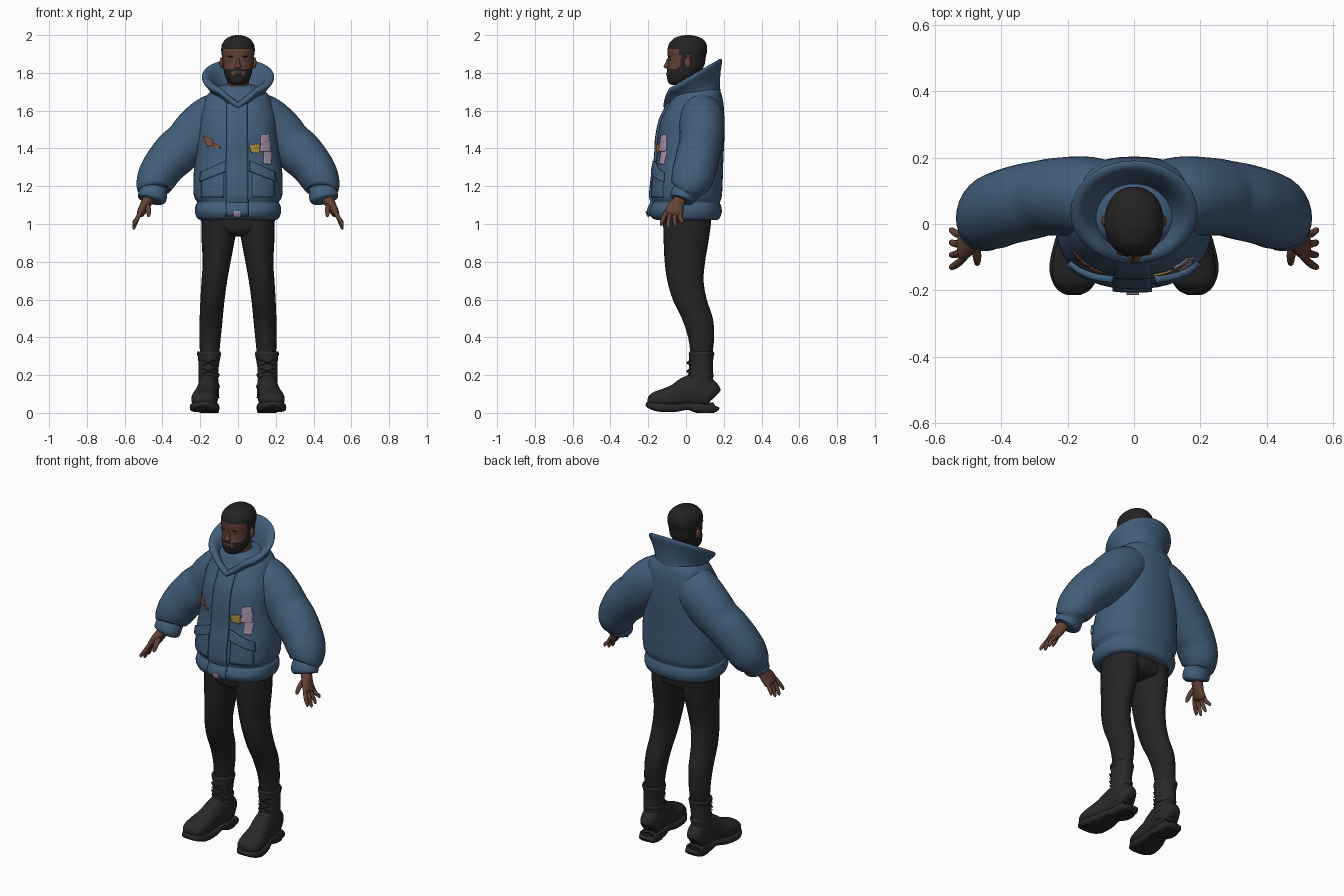
import bpy, bmesh, math
from mathutils import Vector


def material(name, r, g, b):
    m = bpy.data.materials.new(name)
    m.diffuse_color = (r, g, b, 1)
    return m


BLUE = material("jacket blue", 0.055, 0.112, 0.195)
BLACK = material("trouser black", 0.018, 0.018, 0.018)
BOOT = material("boot black", 0.021, 0.022, 0.023)
HAIR = material("hair black", 0.018, 0.017, 0.017)
SKIN = material("brown skin", 0.125, 0.055, 0.036)
LILAC = material("lilac patch", 0.40, 0.30, 0.40)
YELLOW = material("yellow patch", 0.42, 0.27, 0.05)
RUST = material("rust patch", 0.22, 0.08, 0.045)
EYE = material("eye grey", 0.25, 0.23, 0.22)


def smooth_rows(rings, sub):
    """Catmull-Rom interpolation of ring rows (x, y, z, a, b, tilt)."""
    rows = [tuple(r) + (0,) * (6 - len(r)) for r in rings]
    out = []
    for i in range(len(rows) - 1):
        p0, p1, p2, p3 = rows[max(i - 1, 0)], rows[i], rows[i + 1], rows[min(i + 2, len(rows) - 1)]
        for k in range(sub):
            t = k / sub
            out.append([0.5 * (2 * b + (c - a) * t + (2 * a - 5 * b + 4 * c - d) * t * t
                               + (3 * b - a - 3 * c + d) * t ** 3)
                        for a, b, c, d in zip(p0, p1, p2, p3)])
    return out + [list(rows[-1])]


def link(name, bm, mat, mirror=False):
    me = bpy.data.meshes.new(name)
    bm.to_mesh(me)
    bm.free()
    me.materials.append(mat)
    ob = bpy.data.objects.new(name, me)
    bpy.context.collection.objects.link(ob)
    if mirror:
        ob.modifiers.new("mirror", 'MIRROR')
    return ob


def loft(name, rings, mat, tube=False, n=32, p=2.0, sub=4, mirror=False):
    """Skin of superellipse rings, level (with tilt) or square to the path."""
    rows = smooth_rows(rings, sub)
    bm = bmesh.new()
    loops = []
    for i, (x, y, z, a, b, tilt) in enumerate(rows):
        u, v = Vector((1, 0, 0)), Vector((0, math.cos(math.radians(tilt)), math.sin(math.radians(tilt))))
        if tube:
            t = (Vector(rows[min(i + 1, len(rows) - 1)][:3]) - Vector(rows[max(i - 1, 0)][:3])).normalized()
            u = (u - t * u.dot(t)).normalized()
            v = t.cross(u)
        loop = []
        for k in range(n):
            c, s = math.cos(math.tau * k / n), math.sin(math.tau * k / n)
            c = math.copysign(abs(c) ** (2 / p), c)
            s = math.copysign(abs(s) ** (2 / p), s)
            loop.append(bm.verts.new(Vector((x, y, z)) + u * a * c + v * b * s))
        loops.append(loop)
    for l0, l1 in zip(loops, loops[1:]):
        for k in range(n):
            bm.faces.new((l0[k], l0[(k + 1) % n], l1[(k + 1) % n], l1[k]))
    bm.faces.new(loops[0])
    bm.faces.new(loops[-1])
    bmesh.ops.recalc_face_normals(bm, faces=bm.faces[:])
    return link(name, bm, mat, mirror)


def ball(name, loc, size, mat, mirror=False):
    bm = bmesh.new()
    bmesh.ops.create_uvsphere(bm, u_segments=16, v_segments=10, radius=1)
    bmesh.ops.scale(bm, vec=size, verts=bm.verts[:])
    bmesh.ops.translate(bm, vec=loc, verts=bm.verts[:])
    return link(name, bm, mat, mirror)


# Jacket body
P = 2.4
torso = [(0, .01, 1.02, .19, .15), (0, 0, 1.03, .215, .178), (0, -.003, 1.065, .228, .193),
         (0, 0, 1.1, .224, .184), (0, .002, 1.115, .216, .178), (0, .003, 1.15, .234, .187),
         (0, .01, 1.25, .236, .185), (0, .02, 1.35, .224, .178), (0, .025, 1.45, .212, .178),
         (0, .035, 1.55, .205, .168), (0, .05, 1.62, .19, .15), (0, .06, 1.68, .165, .13),
         (0, .06, 1.72, .12, .11), (0, .06, 1.74, .07, .07)]
loft("jacket_body", torso, BLUE, n=48, p=P)
ROWS = smooth_rows(torso, 4)


def front_y(x, z):
    for r, q in zip(ROWS, ROWS[1:]):
        if r[2] <= z <= q[2]:
            t = (z - r[2]) / (q[2] - r[2])
            cy, a, b = (r[k] + (q[k] - r[k]) * t for k in (1, 3, 4))
            return cy - b * max(0, 1 - abs(x / a) ** P) ** (1 / P)
    return 0


def panel(name, corners, off, mat, nx=8, nz=10):
    """Plate hugging the jacket front; corners (x, z): low left, low right, top right, top left."""
    bl, br, tr, tl = (Vector(c) for c in corners)
    bm = bmesh.new()
    g = []
    for j in range(nz + 1):
        lo, hi = bl.lerp(tl, j / nz), br.lerp(tr, j / nz)
        row = [lo.lerp(hi, i / nx) for i in range(nx + 1)]
        g.append([bm.verts.new((q.x, front_y(q.x, q.y) - off, q.y)) for q in row])
    for j in range(nz):
        for i in range(nx):
            bm.faces.new((g[j][i], g[j][i + 1], g[j + 1][i + 1], g[j + 1][i]))
    ob = link(name, bm, mat)
    m = ob.modifiers.new("thickness", 'SOLIDIFY')
    m.thickness, m.offset = off + .003, -1
    return ob


# Front closure, pockets and slanted flaps
panel("placket", [(-.065, 1.04), (.055, 1.04), (.05, 1.64), (-.06, 1.64)], .012, BLUE, nz=40)
for s, side in ((1, "left"), (-1, "right")):
    for part, c, off in (("pocket", [(.075, 1.14), (.195, 1.14), (.195, 1.25), (.075, 1.3)], .008),
                         ("pocket_flap", [(.065, 1.28), (.205, 1.225), (.2, 1.275), (.065, 1.335)], .02)):
        q = c if s > 0 else [(-c[k][0], c[k][1]) for k in (1, 0, 3, 2)]
        panel(side + "_" + part, q, off, BLUE)

# Chest decorations and hem snap
panel("lilac_body", [(.135, 1.32), (.175, 1.315), (.18, 1.39), (.14, 1.39)], .006, LILAC)
panel("lilac_middle", [(.115, 1.385), (.175, 1.385), (.172, 1.44), (.125, 1.425)], .007, LILAC)
panel("lilac_top", [(.12, 1.42), (.17, 1.425), (.165, 1.475), (.122, 1.47)], .006, LILAC)
panel("yellow_shape", [(.07, 1.38), (.115, 1.375), (.115, 1.425), (.06, 1.415)], .006, YELLOW)
panel("rust_shape", [(-.165, 1.41), (-.13, 1.415), (-.14, 1.45), (-.185, 1.465)], .006, RUST)
panel("rust_tail", [(-.135, 1.41), (-.095, 1.4), (-.095, 1.412), (-.135, 1.43)], .006, RUST)
panel("hem_snap", [(-.022, 1.035), (.015, 1.035), (.015, 1.07), (-.022, 1.07)], .018, LILAC)

# Tall open collar, dipping to a V at the front
collar = loft("collar", [(0, .06, 1.63, .15, .13, 12), (0, .053, 1.69, .143, .135, 20),
                         (0, .045, 1.735, .165, .155, 27), (0, .037, 1.77, .19, .178, 30),
                         (0, .035, 1.787, .186, .174, 30), (0, .033, 1.787, .16, .15, 30),
                         (0, .03, 1.75, .128, .12, 28), (0, .03, 1.68, .095, .09, 20)], BLUE, n=64)
for v in collar.data.vertices:
    if v.co.y < 0 and v.co.z > 1.6:
        v.co.z -= .065 * max(0, 1 - abs(v.co.x) / .1)

# Puffed sleeves with cuffs
loft("sleeves", [(.06, .07, 1.6, .11, .11), (.14, .083, 1.555, .128, .12), (.22, .083, 1.478, .132, .118),
                 (.275, .078, 1.425, .122, .114), (.33, .066, 1.375, .122, .115), (.39, .05, 1.31, .112, .114),
                 (.43, .032, 1.245, .104, .112), (.45, .01, 1.195, .09, .095), (.451, 0, 1.172, .074, .072),
                 (.452, -.012, 1.155, .077, .07), (.456, -.022, 1.13, .074, .064), (.458, -.025, 1.122, .05, .05)],
     BLUE, tube=True, mirror=True)

# Hands with fingers and thumb
loft("palms", [(.462, -.02, 1.16, .033, .034), (.478, -.035, 1.125, .03, .033), (.5, -.055, 1.085, .025, .045),
               (.517, -.065, 1.055, .02, .047), (.522, -.068, 1.045, .01, .03)], SKIN, tube=True, n=20, mirror=True)
for i, finger in enumerate(("index", "middle", "ring", "little")):
    y0, y1 = -.1 + .023 * i, -.13 + .037 * i
    tip = (.99, .972, .978, 1.0)[i]
    loft(finger + "_fingers", [(.512, y0, 1.07, .011, .011), (.533, (y0 + y1) / 2 - .005, 1.03, .0115, .0115),
                               (.55, y1, tip + .012, .009, .009), (.551, y1, tip, .003, .003)],
         SKIN, tube=True, n=12, mirror=True)
loft("thumbs", [(.485, -.05, 1.11, .017, .017), (.475, -.09, 1.08, .014, .014), (.473, -.115, 1.05, .01, .011),
                (.474, -.122, 1.038, .004, .004)], SKIN, tube=True, n=12, mirror=True)

# Trousers
loft("hips", [(0, .005, .935, .04, .07), (0, .005, .955, .13, .115), (0, .005, 1.0, .19, .127),
              (0, .005, 1.06, .195, .13)], BLACK, p=2.3)
loft("trouser_legs", [(.1, .005, 1.05, .094, .128), (.098, .005, 1.0, .095, .126), (.106, 0, .9, .086, .118),
                      (.113, -.006, .8, .074, .107), (.125, -.003, .7, .068, .096), (.135, .02, .6, .064, .09),
                      (.142, .06, .5, .061, .082), (.147, .08, .4, .056, .069), (.152, .082, .29, .05, .055)],
     BLACK, n=28, mirror=True)

# Boots: shaft, foot, sole, heel, straps and laces
loft("boot_shafts", [(.154, .08, .08, .055, .07), (.156, .077, .15, .053, .068), (.157, .078, .21, .052, .064),
                     (.154, .08, .27, .056, .063), (.152, .082, .315, .062, .066), (.152, .082, .325, .055, .058)],
     BOOT, n=28, mirror=True)
loft("boot_feet", [(.153, .15, .085, .025, .04), (.154, .135, .095, .047, .07), (.156, .07, .115, .055, .095),
                   (.161, .01, .112, .055, .082), (.17, -.05, .09, .06, .065), (.177, -.11, .077, .068, .053),
                   (.182, -.165, .068, .064, .042), (.184, -.193, .06, .045, .025), (.184, -.2, .058, .02, .01)],
     BOOT, tube=True, p=2.3, n=28, mirror=True)
loft("boot_soles", [(.153, .158, .035, .035, .02), (.153, .145, .028, .052, .026), (.155, .06, .027, .056, .026),
                    (.16, .01, .036, .056, .02), (.17, -.06, .027, .07, .022), (.18, -.14, .03, .076, .024),
                    (.184, -.19, .042, .055, .02), (.185, -.21, .05, .025, .011)],
     BOOT, tube=True, p=4, n=24, mirror=True)
loft("boot_heels", [(.154, .1, 0, .05, .05), (.154, .1, .045, .054, .054)], BOOT, p=3, sub=1, mirror=True)
for i, (y, z, a, b, tilt) in enumerate(((.082, .312, .064, .068, 0), (.078, .2, .056, .069, 0),
                                       (.072, .14, .058, .078, -12))):
    loft(f"boot_strap_{i + 1}", [(.154, y, z - .012, a - .004, b - .004, tilt), (.154, y, z, a, b, tilt),
                                 (.154, y, z + .012, a - .004, b - .004, tilt)], BOOT, n=28, mirror=True)
for i, z in enumerate((.17, .22, .265)):
    for s in (1, -1):
        loft(f"boot_lace_{i + 1}_{'a' if s > 0 else 'b'}",
             [(.156 - .035, .025, z - .015 * s, .005, .005), (.156, .008, z, .006, .006),
              (.156 + .035, .025, z + .015 * s, .005, .005)], BOOT, n=8, mirror=True).data.update()

# Neck and head
loft("neck", [(0, .04, 1.58, .075, .07), (0, .03, 1.68, .062, .062), (0, .02, 1.82, .058, .06)], SKIN)
head = loft("head", [(0, -.05, 1.737, .025, .025), (0, -.045, 1.745, .045, .046), (0, -.03, 1.77, .064, .07),
                     (0, -.015, 1.8, .073, .087), (0, 0, 1.84, .08, .097), (0, .004, 1.88, .084, .1),
                     (0, .007, 1.92, .089, .105), (0, .009, 1.955, .083, .098), (0, .01, 1.983, .06, .073),
                     (0, .01, 1.997, .028, .034), (0, .01, 2.0, .004, .005)], SKIN, n=64, p=2.15, sub=6)
head.data.materials.append(HAIR)
for f in head.data.polygons:
    x, y, z = f.center
    hair = z > 1.925 or (y > -.035 and z > 1.895) or (y > .025 and z > 1.77)
    beard = z < 1.79 + max(0, y + .085) * .9 and y < .03
    sideburn = -.025 < y < .005 and z > 1.83
    moustache = 1.806 < z < 1.82 and abs(x) < .036 and y < 0
    jaw_side = z < 1.82 and .034 < abs(x) < .075 and y < 0
    if hair or beard or sideburn or moustache or jaw_side:
        f.material_index = 1

# Facial features
loft("nose", [(0, -.09, 1.875, .008, .01), (0, -.097, 1.85, .011, .014), (0, -.1, 1.832, .018, .018),
              (0, -.094, 1.822, .012, .01)], SKIN, n=16)
ball("ears", (.087, .008, 1.853), (.011, .019, .03), SKIN, True)
ball("eyes", (.034, -.084, 1.868), (.011, .007, .0045), EYE, True)
ball("eyebrows", (.035, -.087, 1.886), (.019, .008, .004), HAIR, True)
ball("lips", (0, -.098, 1.795), (.021, .009, .006), SKIN)

# Smooth shading with crisp edges
for ob in bpy.context.scene.objects:
    ob.select_set(True)
    bpy.context.view_layer.objects.active = ob
bpy.ops.object.shade_smooth_by_angle(angle=math.radians(40))
